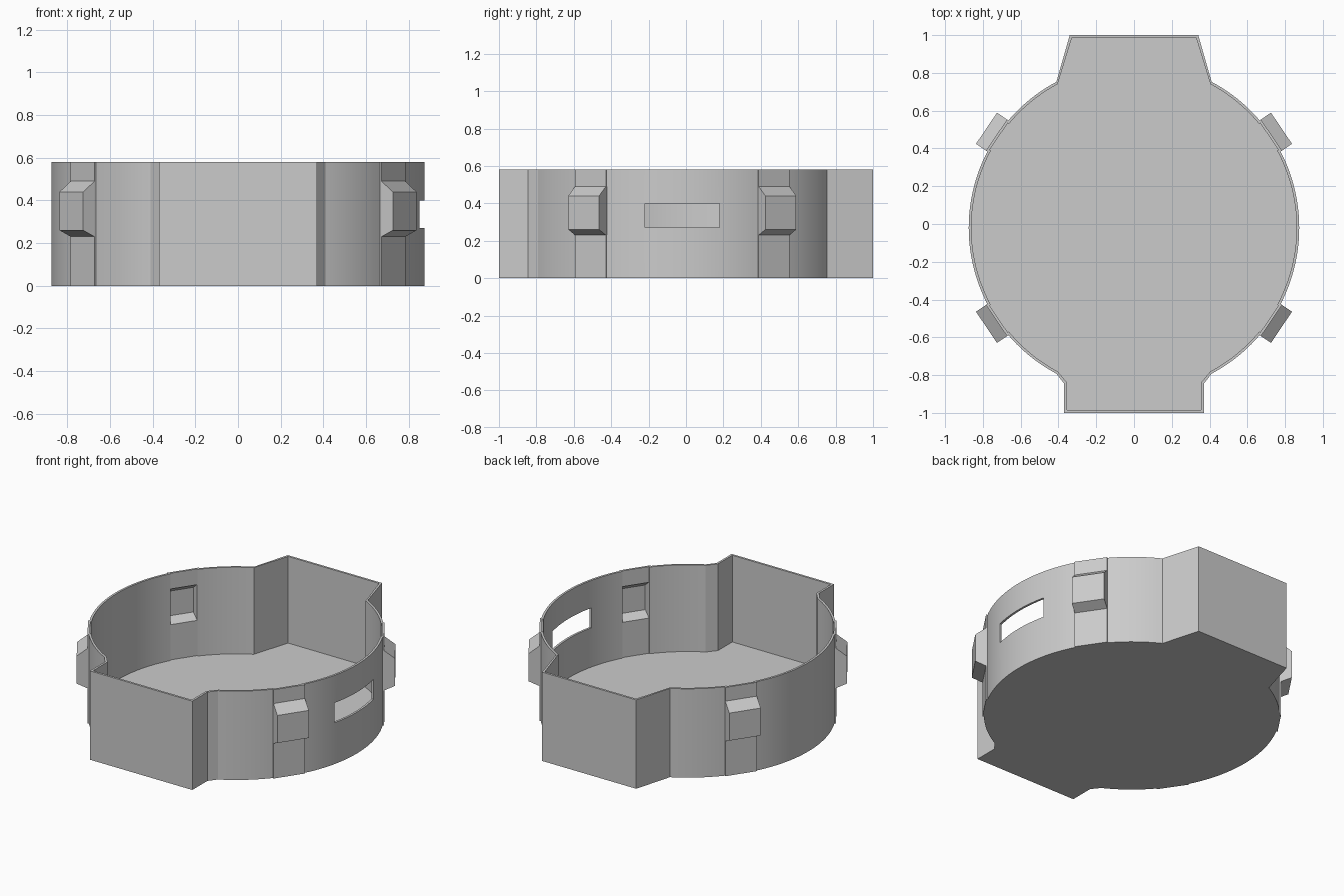
import bpy, bmesh
from math import sin, cos, atan2, hypot, radians
from mathutils import Vector

if "Cube" in bpy.data.objects:
    bpy.data.objects.remove(bpy.data.objects["Cube"])

WALL, HEIGHT, CY = 0.014, 0.58, -0.02
RADIUS, FLAT, HALF = 0.875, 0.878, 0.1
CLIP, TAB = radians(34), radians(62)

grey = bpy.data.materials.new("plain grey")
grey.use_nodes = True
colour = (0.6, 0.6, 0.6, 1)
grey.diffuse_color = colour
grey.node_tree.nodes["Principled BSDF"].inputs["Base Color"].default_value = colour


def prism(name, base, offset):
    """Closed solid swept from a flat polygon along an offset."""
    bm = bmesh.new()
    lower = [bm.verts.new(p) for p in base]
    upper = [bm.verts.new(Vector(p) + Vector(offset)) for p in base]
    bm.faces.new(lower)
    bm.faces.new(upper)
    for i in range(len(lower)):
        j = (i + 1) % len(lower)
        bm.faces.new((lower[i], lower[j], upper[j], upper[i]))
    bmesh.ops.recalc_face_normals(bm, faces=bm.faces)
    mesh = bpy.data.meshes.new(name)
    bm.to_mesh(mesh)
    bm.free()
    mesh.materials.append(grey)
    obj = bpy.data.objects.new(name, mesh)
    bpy.context.collection.objects.link(obj)
    return obj


def combine(target, tool, operation):
    """Apply a boolean and delete the tool."""
    mod = target.modifiers.new("boolean", "BOOLEAN")
    mod.object, mod.operation, mod.solver = tool, operation, "EXACT"
    graph = bpy.context.evaluated_depsgraph_get()
    target.data = bpy.data.meshes.new_from_object(target.evaluated_get(graph))
    target.modifiers.clear()
    bpy.data.objects.remove(tool)


def outline(inset, z):
    """Round body with flats at the clips and a tab at front and back."""
    r, flat, half = RADIUS - inset, FLAT - inset, HALF - inset
    spread, end = atan2(half, flat), hypot(half, flat)

    def arc(a, b, n):
        return [(r * cos(a + (b - a) * i / n), CY + r * sin(a + (b - a) * i / n))
                for i in range(n + 1)]

    def flat_ends(a):
        return [(end * cos(a + s), CY + end * sin(a + s)) for s in (-spread, spread)]

    side = [(0.37 - inset, -1 + inset), (0.37 - inset, -0.845 + inset / 2)]
    side += arc(-TAB, -CLIP - spread, 10) + flat_ends(-CLIP)
    side += arc(-CLIP + spread, CLIP - spread, 24) + flat_ends(CLIP)
    side += arc(CLIP + spread, TAB, 10) + [(0.34 - inset * 0.8, 1 - inset)]
    loop = side + [(-x, y) for x, y in reversed(side)]
    return [(x, y, z) for x, y in loop]


def clip_block(angle, profile, half):
    """Chamfered block on a flat, from a (distance, height) profile."""
    out = Vector((cos(angle), sin(angle), 0))
    along = Vector((-sin(angle), cos(angle), 0))
    base = [out * d - along * half + Vector((0, CY, z)) for d, z in profile]
    return prism("clip_block", base, along * half * 2)


outer_clip = [(0.8, 0.23), (FLAT, 0.23), (0.942, 0.26),
              (0.942, 0.44), (FLAT, 0.49), (0.8, 0.49)]
inner_clip = [(0.8, 0.244), (0.866, 0.244), (0.928, 0.271),
              (0.928, 0.432), (0.866, 0.477), (0.8, 0.477)]
angles = [s * CLIP + turn for turn in (0, radians(180)) for s in (-1, 1)]

# Solid body with four outer clip blocks
tray = prism("tray", outline(0, 0), (0, 0, HEIGHT))
for a in angles:
    combine(tray, clip_block(a, outer_clip, HALF - 0.0005), "UNION")

# Hollow the body and the clip pockets
combine(tray, prism("cavity", outline(WALL, WALL), (0, 0, HEIGHT)), "DIFFERENCE")
for a in angles:
    combine(tray, clip_block(a, inner_clip, HALF - WALL - 0.0005), "DIFFERENCE")

# Slot through the left wall
slot = [(0.7, -0.22, 0.27), (0.7, 0.18, 0.27), (0.7, 0.18, 0.4), (0.7, -0.22, 0.4)]
combine(tray, prism("slot", slot, (0.3, 0, 0)), "DIFFERENCE")

# Smooth the round wall, keep corners sharp
bpy.ops.object.select_all(action="DESELECT")
tray.select_set(True)
bpy.context.view_layer.objects.active = tray
bpy.ops.object.shade_smooth_by_angle(angle=radians(20))
